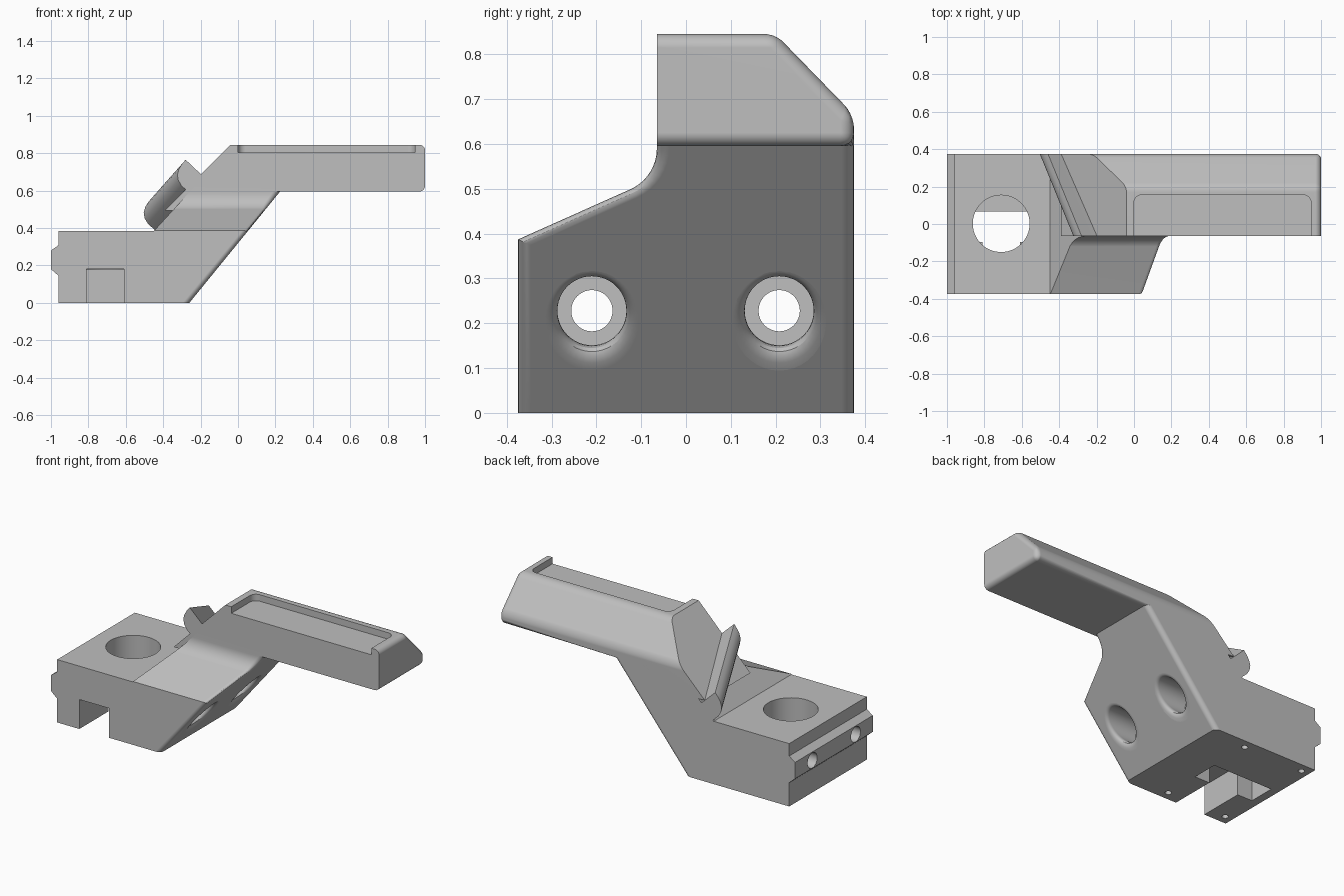
import bpy, bmesh, math
from mathutils import Vector

old = bpy.data.objects.get("Cube")
if old:
    bpy.data.objects.remove(old, do_unlink=True)

# Single plain material
GREY = (0.52, 0.52, 0.52, 1)
grey = bpy.data.materials.new("plain grey")
grey.use_nodes = True
grey.diffuse_color = GREY
for node in grey.node_tree.nodes:
    if node.type == "BSDF_PRINCIPLED":
        node.inputs["Base Color"].default_value = GREY


def make_object(name, bm):
    bmesh.ops.recalc_face_normals(bm, faces=bm.faces)
    mesh = bpy.data.meshes.new(name)
    bm.to_mesh(mesh)
    bm.free()
    mesh.materials.append(grey)
    ob = bpy.data.objects.new(name, mesh)
    bpy.context.collection.objects.link(ob)
    return ob


def loft(rings):
    """Closed solid through a list of equal-length point rings."""
    bm = bmesh.new()
    rows = [[bm.verts.new(p) for p in ring] for ring in rings]
    n = len(rows[0])
    for a, b in zip(rows, rows[1:]):
        for i in range(n):
            j = (i + 1) % n
            bm.faces.new((a[i], a[j], b[j], b[i]))
    bm.faces.new(rows[0])
    bm.faces.new(rows[-1])
    bmesh.ops.recalc_face_normals(bm, faces=bm.faces)
    return bm


def prism(points, axis, lo, hi):
    place = {"x": lambda a, b, v: (v, a, b),
             "y": lambda a, b, v: (a, v, b),
             "z": lambda a, b, v: (a, b, v)}[axis]
    return loft([[place(a, b, v) for a, b in points] for v in (lo, hi)])


def circle(a, b, r, n=48):
    return [(a + r * math.cos(2 * math.pi * i / n),
             b + r * math.sin(2 * math.pi * i / n)) for i in range(n)]


def rect(a0, a1, b0, b1):
    return [(a0, b0), (a1, b0), (a1, b1), (a0, b1)]


def slice_off(bm, point, normal):
    res = bmesh.ops.bisect_plane(bm, geom=bm.verts[:] + bm.edges[:] + bm.faces[:],
                                 plane_co=point, plane_no=normal, clear_outer=True)
    rim = [g for g in res["geom_cut"] if isinstance(g, bmesh.types.BMEdge)]
    bmesh.ops.edgeloop_fill(bm, edges=rim)
    bmesh.ops.recalc_face_normals(bm, faces=bm.faces)


def round_edges(bm, edges, radius):
    bmesh.ops.bevel(bm, geom=edges, offset=radius, offset_type="OFFSET", segments=5,
                    profile=0.5, affect="EDGES", clamp_overlap=False)


def boolean(ob, bm, operation="DIFFERENCE"):
    tool = make_object("cutter", bm)
    tool.hide_render = True
    mod = ob.modifiers.new("boolean", "BOOLEAN")
    mod.operation = operation
    mod.solver = "EXACT"
    mod.object = tool
    bpy.context.view_layer.objects.active = ob
    bpy.ops.object.modifier_apply(modifier=mod.name)
    bpy.data.objects.remove(tool, do_unlink=True)


# Mounting block: side profile run along x, sliced by the slanted underside
FOOT_X, LEAN = -0.26, 0.815
side = [(-0.375, 0), (0.375, 0), (0.375, 0.63), (-0.065, 0.63)]
side += [(-0.165 + 0.1 * math.cos(t), 0.59 + 0.1 * math.sin(t))
         for t in [math.radians(-65 * i / 8) for i in range(9)]]
side += [(-0.375, 0.387)]
bm = prism(side, "x", -0.96, 0.6)
slant = Vector((1, 0, -LEAN)).normalized()
slice_off(bm, (FOOT_X, 0, 0), slant)
slant_face = max(bm.faces, key=lambda f: f.normal.dot(slant))
round_edges(bm, [e for e in slant_face.edges
                 if abs(e.verts[0].co.z - e.verts[1].co.z) > 0.001], 0.028)
block = make_object("mounting_block", bm)

# Step above the block and the sloping neck
boolean(block, prism([(-1.2, 0.384), (-0.45, 0.384), (-0.133, 0.73), (-1.2, 0.73)],
                     "y", -0.5, 0.5))

# Locating rail on the end face
boolean(block, prism([(-0.94, 0.145), (-0.96, 0.145), (-1, 0.18), (-1, 0.28),
                      (-0.96, 0.308), (-0.94, 0.308)], "y", -0.375, 0.375), "UNION")

# Round well on top, T-shaped slot underneath
CX = -0.71
boolean(block, prism(circle(CX, 0.002, 0.152, 64), "z", 0.178, 0.6))
boolean(block, prism(rect(CX - 0.1, CX + 0.1, -0.5, 0), "z", -0.1, 0.18))
boolean(block, prism(rect(CX - 0.2, CX + 0.2, -0.095, 0.066), "z", -0.1, 0.18))

# Small screw holes in the bottom
for sx in (-1, 1):
    for sy in (-1, 1):
        boolean(block, prism(circle(CX + 0.2 * sx, 0.32 * sy, 0.018, 20), "z", -0.1, 0.1))


def flared_bore(y0, z0, r, floor_x):
    """Counterbore whose mouth blends softly into the slanted face."""
    def ring(fn):
        return [fn(2 * math.pi * i / 48) for i in range(48)]

    def at(t, radius, back=0.0, x=None):
        z = z0 + radius * math.sin(t)
        face_x = FOOT_X + LEAN * z
        return Vector((face_x - back if x is None else x, y0 + radius * math.cos(t), z))

    def blend(t, u):
        s = 0.03 * math.exp(-0.8 * math.sin(t))
        a, b, c = at(t, r, s), at(t, r), at(t, r + 0.85 * s)
        return a * (1 - u) ** 2 + b * (2 * u * (1 - u)) + c * u * u

    rings = [ring(lambda t: at(t, r, x=floor_x))]
    rings += [ring(lambda t, u=k / 6: blend(t, u)) for k in range(7)]
    rings += [ring(lambda t: Vector((0.4, blend(t, 1).y, blend(t, 1).z)))]
    return loft(rings)


# Two long bolt holes with counterbores
for y in (-0.21, 0.208):
    boolean(block, flared_bore(y, 0.228, 0.077, -0.25))
    boolean(block, prism(circle(y, 0.228, 0.046), "x", -1.2, -0.2))

# Upper arm with sloped back edge and rounded free end
bm = prism([(-0.39, 0.495), (0, 0.495), (0.1, 0.595), (1, 0.595),
            (1, 0.845), (-0.04, 0.845)], "y", -0.065, 0.375)
slice_off(bm, (0, 0.2, 0.845), (0, 0.18, 0.175))
round_edges(bm, [e for e in bm.edges
                 if (e.verts[0].co.x + e.verts[1].co.x) / 2 > 0.2
                 and max(v.co.y for v in e.verts) > -0.06], 0.03)
arm = make_object("upper_arm", bm)

# Shallow tray on the arm, open to the front
R = 0.04
tray = [(0, -0.2), (0.947, -0.2)]
for cx, start in ((0.947 - R, 0), (R, 90)):
    tray += [(cx + R * math.cos(math.radians(start + 15 * i)),
              0.155 - R + R * math.sin(math.radians(start + 15 * i))) for i in range(7)]
boolean(arm, prism(tray, "z", 0.805, 1))

# Slanting ridge beside the arm, forming a V groove
lip = [(-0.1, 0.6), (-0.19, 0.68), (-0.28, 0.765), (-0.3, 0.742), (-0.316, 0.715),
       (-0.324, 0.685), (-0.319, 0.655), (-0.302, 0.626), (-0.26, 0.588)]
bm = prism(lip, "y", -0.065, 0.375)
for v in bm.verts:
    if v.co.y > 0:
        v.co += Vector((-0.18, 0, -0.203))
ridge = make_object("ridge", bm)

# Smooth the rounded areas, keep hard edges
for ob in (block, arm, ridge):
    bpy.ops.object.select_all(action="DESELECT")
    ob.select_set(True)
    bpy.context.view_layer.objects.active = ob
    bpy.ops.object.shade_smooth_by_angle(angle=math.radians(28))
    mod = ob.modifiers.new("even shading", "WEIGHTED_NORMAL")
    mod.keep_sharp = True
